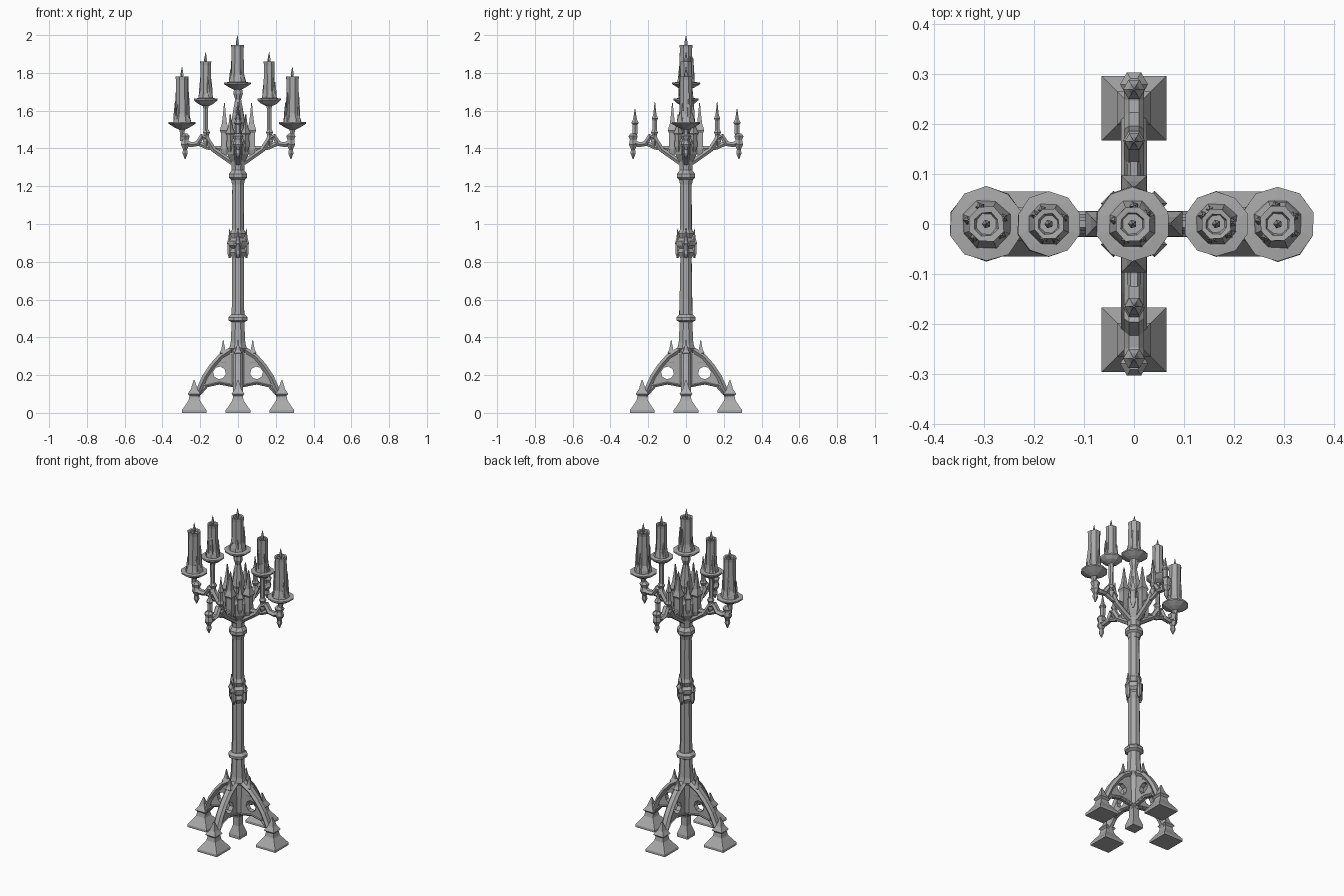
import bpy, bmesh, random
from math import pi, sin, cos, sqrt
from mathutils import Vector, Matrix

random.seed(4)
if "Cube" in bpy.data.objects:
    bpy.data.objects.remove(bpy.data.objects["Cube"])

grey = bpy.data.materials.new("stone_grey")
grey.use_nodes = True
COLOUR = (0.4, 0.4, 0.4, 1)
grey.diffuse_color = COLOUR
grey.node_tree.nodes["Principled BSDF"].inputs["Base Color"].default_value = COLOUR


def finish(name, bm, spin=0):
    """Turn a bmesh into an object, rotated about the central axis."""
    bmesh.ops.recalc_face_normals(bm, faces=bm.faces)
    bm.transform(Matrix.Rotation(spin, 4, "Z"))
    mesh = bpy.data.meshes.new(name)
    bm.to_mesh(mesh)
    bm.free()
    mesh.materials.append(grey)
    obj = bpy.data.objects.new(name, mesh)
    bpy.context.collection.objects.link(obj)
    return obj


def skin(bm, rings):
    """Join closed rings of points into a capped tube."""
    loops = [[bm.verts.new(p) for p in ring] for ring in rings]
    n = len(loops[0])
    for a, b in zip(loops, loops[1:]):
        for i in range(n):
            j = (i + 1) % n
            bm.faces.new((a[i], a[j], b[j], b[i]))
    bm.faces.new(loops[0])
    bm.faces.new(loops[-1])


def lathe(name, profile, x=0, y=0, z=0, sides=8, spin=0, wobble=0):
    """Revolve (radius, height) pairs; four sides gives a square block."""
    bm = bmesh.new()
    grow = sqrt(2) if sides == 4 else 1
    rings = []
    for r, h in profile:
        ring = []
        for i in range(sides):
            a = 2 * pi * (i + 0.5) / sides
            rr = r * grow * (1 + random.uniform(-wobble, wobble))
            ring.append((x + rr * cos(a), y + rr * sin(a), z + h))
        rings.append(ring)
    skin(bm, rings)
    return finish(name, bm, spin)


def beam(name, path, width, depth, spin=0):
    """Sweep a lozenge section along (radius, height) points."""
    bm = bmesh.new()
    pts = [Vector((r, 0, z)) for r, z in path]
    rings = []
    for i, p in enumerate(pts):
        t = (pts[min(i + 1, len(pts) - 1)] - pts[max(i - 1, 0)]).normalized()
        n = Vector((-t.z, 0, t.x)) * depth
        s = Vector((0, width, 0))
        rings.append([p + n + s * 0.5, p + s, p - n + s * 0.5,
                      p - n - s * 0.5, p - s, p + n - s * 0.5])
    skin(bm, rings)
    return finish(name, bm, spin)


def pinnacle(name, r, low, high, size, spin, sides=4):
    """Small gothic spire with a collar and pointed ends."""
    h = high - low
    lathe(name, [(size * 0.3, 0), (size * 0.75, h * 0.15), (size * 0.7, h * 0.45),
                 (size, h * 0.5), (size * 0.55, h * 0.62), (size * 0.3, h * 0.8),
                 (0.002, h)], x=r, z=low, sides=sides, spin=spin)


def tracery(name, spin):
    """Pierced web between a leg and the column."""
    outer = [(0.17, 0.19), (0.11, 0.27), (0.06, 0.31), (0.02, 0.31),
             (0.02, 0.22), (0.02, 0.14), (0.1, 0.155), (0.175, 0.14)]
    bm = bmesh.new()
    sides = []
    for y in (-0.014, 0.014):
        rim = [bm.verts.new((r, y, z)) for r, z in outer]
        hole = [bm.verts.new((0.098 + 0.034 * cos(a), y, 0.212 + 0.034 * sin(a)))
                for a in [pi * (i + 0.2) / 4 for i in range(8)]]
        sides.append((rim, hole))
    (ra, ha), (rb, hb) = sides
    for i in range(8):
        j = (i + 1) % 8
        for a, b in ((ra, ha), (rb, hb), (ra, rb), (ha, hb)):
            bm.faces.new((a[i], a[j], b[j], b[i]))
    finish(name, bm, spin)


# Central column, from plinth to the socket of the top dish
lathe("plinth", [(0.036, 0), (0.036, 0.02), (0.02, 0.07), (0.02, 0.14)], sides=4)
lathe("column_base", [(0.022, 0.12), (0.034, 0.16), (0.036, 0.32), (0.05, 0.34),
                      (0.042, 0.37), (0.036, 0.48), (0.055, 0.49), (0.055, 0.505),
                      (0.04, 0.52)])
lathe("column_shaft", [(0.038, 0.51), (0.035, 0.6), (0.034, 0.82), (0.046, 0.85),
                       (0.036, 0.87), (0.052, 0.885), (0.052, 0.91), (0.036, 0.925),
                       (0.044, 0.95), (0.034, 0.97), (0.032, 1.22)], wobble=0.05)
lathe("capital", [(0.034, 1.21), (0.04, 1.235), (0.052, 1.245), (0.052, 1.265),
                  (0.036, 1.285), (0.04, 1.33), (0.062, 1.37), (0.066, 1.44),
                  (0.045, 1.46)])
lathe("central_spire", [(0.045, 1.44), (0.034, 1.52), (0.04, 1.54), (0.024, 1.62),
                        (0.017, 1.66), (0.026, 1.69), (0.02, 1.73)], wobble=0.08)

for k in range(4):
    spin = k * pi / 2
    # Foot, flying leg and web
    lathe("foot", [(0.065, 0), (0.065, 0.014), (0.03, 0.065), (0.025, 0.09),
                   (0.034, 0.1), (0.018, 0.125), (0.002, 0.175)],
          x=0.232, sides=4, spin=spin)
    beam("leg", [(0.225, 0.07), (0.205, 0.125), (0.175, 0.19), (0.135, 0.25),
                 (0.09, 0.3), (0.02, 0.345)], 0.026, 0.015, spin)
    beam("lower_arch", [(0.205, 0.1), (0.165, 0.145), (0.1, 0.16), (0.02, 0.145)],
         0.018, 0.01, spin)
    tracery("web", spin)
    pinnacle("leg_pinnacle", 0.078, 0.25, 0.385, 0.02, spin)
    # Shields around the middle knot
    pinnacle("knot_shield", 0.044, 0.82, 0.975, 0.018, spin, 6)
    # Spires around the crown
    pinnacle("crown_spire", 0.072, 1.35, 1.64, 0.025, spin)
    pinnacle("crown_small_spire", 0.058, 1.38, 1.58, 0.018, spin + pi / 4)
    # Branch with drop finial
    beam("branch", [(0.03, 1.325), (0.08, 1.36), (0.13, 1.395), (0.165, 1.45),
                    (0.19, 1.465), (0.215, 1.425), (0.25, 1.42), (0.285, 1.435)],
         0.02, 0.014, spin)
    beam("branch_brace", [(0.05, 1.41), (0.1, 1.4), (0.16, 1.405), (0.215, 1.43)],
         0.014, 0.012, spin)
    lathe("branch_finial", [(0.003, 1.345), (0.016, 1.375), (0.012, 1.395),
                            (0.026, 1.42), (0.02, 1.445), (0.028, 1.465),
                            (0.014, 1.48)], x=0.28, sides=6, spin=spin)
    lathe("branch_socket", [(0.01, 1.41), (0.022, 1.44), (0.014, 1.47),
                            (0.022, 1.485), (0.013, 1.5)], x=0.167, sides=6, spin=spin)
    if k % 2:
        # Bare leaf blades on the front and back branches
        pinnacle("outer_blade", 0.27, 1.46, 1.61, 0.022, spin, 6)
        pinnacle("inner_blade", 0.165, 1.47, 1.645, 0.019, spin, 6)


def candle(x, dish, top, rim, radius, stem):
    """Stem, drip dish, candle with wax runs, and flame."""
    lathe("candle_stem", [(0.013, stem), (0.014, dish - 0.05), (0.022, dish - 0.02)],
          x=x, sides=6)
    lathe("drip_dish", [(0.02, -0.034), (0.045, -0.022), (rim, -0.004), (rim, 0.004),
                        (rim * 0.7, 0.006)], x=x, z=dish, sides=10, wobble=0.02)
    lathe("candle", [(radius * 1.5, dish), (radius * 1.3, dish + 0.025),
                     (radius * 1.05, dish + 0.05), (radius, top - 0.02),
                     (radius * 1.06, top), (radius * 0.72, top - 0.001),
                     (radius * 0.62, top - 0.012)], x=x, wobble=0.05)
    for i in range(5):
        a = 2 * pi * (i + random.random() * 0.6) / 5
        h = (top - dish) * random.uniform(0.3, 0.7)
        lathe("wax_run", [(0.011, 0), (0.008, h * 0.5), (0.002, h)],
              x=x + radius * 1.05 * cos(a), y=radius * 1.05 * sin(a), z=dish, sides=5)
    lathe("flame", [(0.004, -0.015), (0.009, 0.008), (0.006, 0.025), (0.001, 0.05)],
          x=x, z=top, sides=5)


# Candles across the width, tallest in the middle
candle(-0.003, 1.745, 1.948, 0.075, 0.034, 1.68)
for side in (-1, 1):
    candle(side * 0.168 - 0.003, 1.66, 1.86, 0.065, 0.03, 1.46)
    candle(side * 0.292 - 0.004, 1.535, 1.782, 0.075, 0.035, 1.44)
